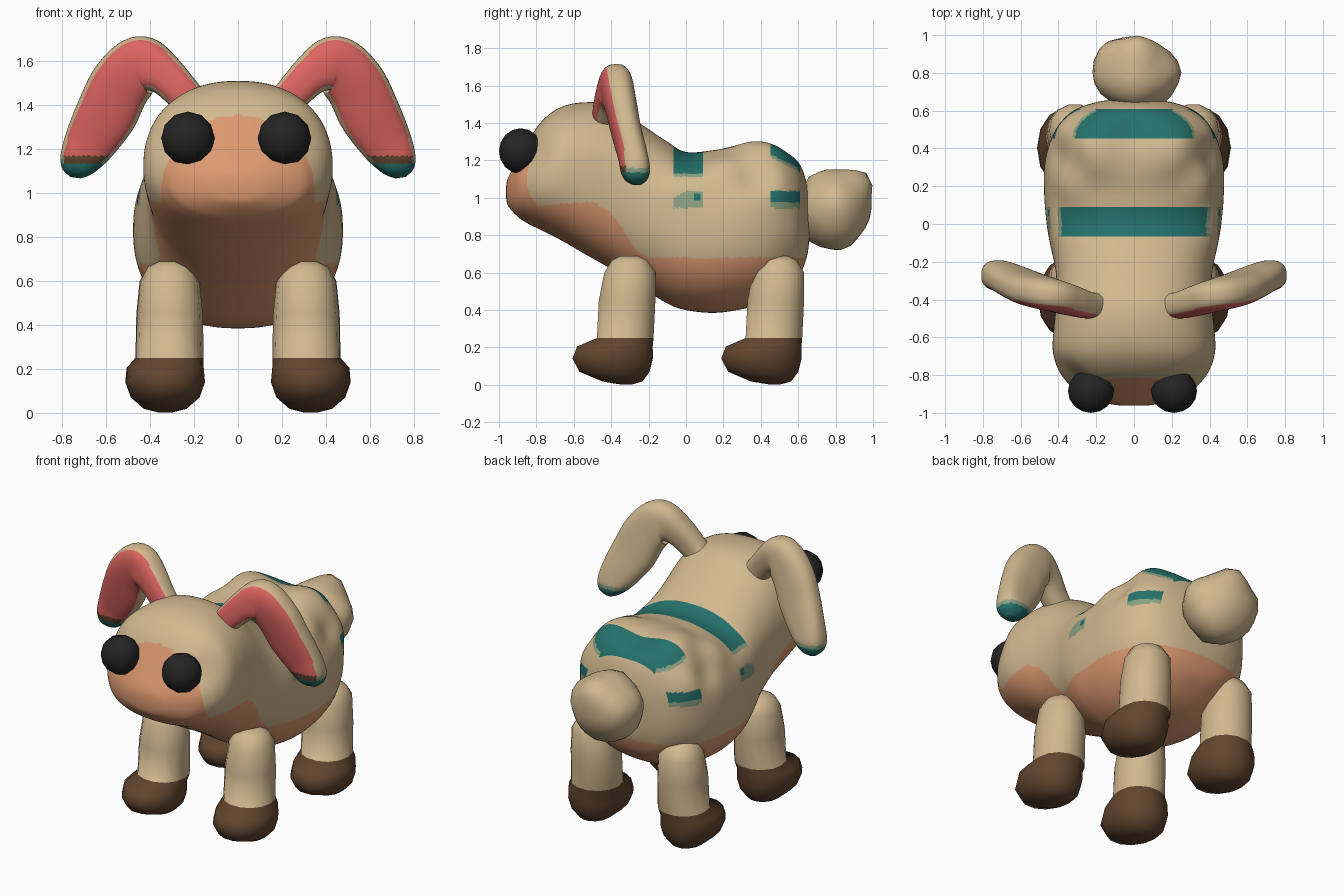
import bpy, bmesh, math, random
from mathutils import Vector as V

if "Cube" in bpy.data.objects:
    bpy.data.objects.remove(bpy.data.objects["Cube"])

random.seed(4)


# ---- colours -------------------------------------------------------------
def mat(name, r, g, b):
    m = bpy.data.materials.new(name)
    m.diffuse_color = [((c / 255 + 0.055) / 1.055) ** 2.4 for c in (r, g, b)] + [1]
    m.use_nodes = True
    m.node_tree.nodes["Principled BSDF"].inputs["Base Color"].default_value = m.diffuse_color
    return m


MATS = [mat("tan fur", 210, 185, 144), mat("peach skin", 220, 153, 112),
        mat("pink ear", 221, 101, 97), mat("teal stripe", 36, 113, 107),
        mat("brown hoof", 97, 69, 46), mat("black eye", 36, 36, 36),
        mat("faded teal", 138, 160, 130)]
TAN, PEACH, PINK, TEAL, BROWN, BLACK, FADED = range(7)


# ---- helpers -------------------------------------------------------------
def finish(bm, name, rule):
    bmesh.ops.recalc_face_normals(bm, faces=bm.faces)
    bm.normal_update()
    for f in bm.faces:
        f.smooth = True
        f.material_index = rule(f.calc_center_median(), f.normal)
    me = bpy.data.meshes.new(name)
    bm.to_mesh(me)
    bm.free()
    for m in MATS:
        me.materials.append(m)
    ob = bpy.data.objects.new(name, me)
    bpy.context.collection.objects.link(ob)
    return ob


def smooth_keys(keys, n):
    """Catmull-Rom samples between key tuples, n steps per span."""
    k = [keys[0]] + list(keys) + [keys[-1]]
    out = []
    for i in range(1, len(k) - 2):
        for j in range(n):
            t = j / n
            out.append([0.5 * (2 * b + (c - a) * t + (2 * a - 5 * b + 4 * c - d) * t * t
                               + (3 * b - a - 3 * c + d) * t ** 3)
                        for a, b, c, d in zip(*k[i - 1:i + 3])])
    return out + [list(keys[-1])]


def loft(name, rings, sides, power, rule, push=None):
    """Skin superellipse rings given as (centre, u axis, v axis)."""
    bm = bmesh.new()
    rows = []
    for c, u, v in rings:
        row = []
        for i in range(sides):
            a = 2 * math.pi * i / sides
            ca, sa = math.cos(a), math.sin(a)
            p = c + u * math.copysign(abs(ca) ** (2 / power), ca) \
                  + v * math.copysign(abs(sa) ** (2 / power), sa)
            row.append(bm.verts.new(push(p, c) if push else p))
        rows.append(row)
    for r0, r1 in zip(rows, rows[1:]):
        for i in range(sides):
            j = (i + 1) % sides
            bm.faces.new((r0[i], r0[j], r1[j], r1[i]))
    bm.faces.new(rows[0])
    bm.faces.new(rows[-1])
    return finish(bm, name, rule)


def interp(x, pts):
    for (x0, y0), (x1, y1) in zip(pts, pts[1:]):
        if x <= x1:
            return y0 + (y1 - y0) * max(0, (x - x0) / (x1 - x0))
    return pts[-1][1]


# ---- head and body: y, half width, bottom, top ----------------------------
BODY = [(-0.962, .05, 1.0, 1.06), (-0.95, .14, .955, 1.11), (-0.9, .28, .90, 1.20),
        (-0.85, .345, .865, 1.29), (-0.78, .40, .83, 1.40), (-0.68, .43, .78, 1.48),
        (-0.55, .425, .705, 1.51), (-0.4, .41, .62, 1.495), (-0.25, .415, .53, 1.40),
        (-0.1, .445, .435, 1.30), (0, .462, .40, 1.245), (0.15, .475, .385, 1.255),
        (0.3, .475, .405, 1.285), (0.42, .45, .44, 1.295), (0.52, .40, .50, 1.265),
        (0.6, .32, .575, 1.20), (0.645, .20, .68, 1.08), (0.66, .08, .78, .96)]
LINE = [(-1, .96), (-0.83, .95), (-0.65, .97), (-0.5, .975), (-0.42, .94), (-0.34, .84),
        (-0.27, .72), (-0.2, .68), (0.7, .68)]


def body_rule(p, n):
    x, y, z = abs(p.x), p.y, p.z
    if z < interp(y, LINE):
        return PEACH
    if y < -0.6 and (x / .35) ** 2 + ((z - 1.0) / .355) ** 2 < 1 and n.y < -0.2:
        return PEACH
    if -0.065 < y < 0.09:                       # front stripe and side spot
        if z > 1.13:
            return TEAL
        if z > 1.112:
            return FADED
        if ((y - .06) / .022) ** 2 + ((z - 1.005) / .022) ** 2 < 1:
            return TEAL
        if .945 < z < min(1.035, 1.0 + (y + .065) * .6):
            return FADED
    if 0.45 < y < 0.61:                         # rear stripe and side spot
        edge = 1.21 - (y - .5) * .5 - .04 * (x < .2)
        if z > edge and x < .345:
            return TEAL
        if z > edge - .018 and x < .355:
            return FADED
        if 0.945 < z < 1.035:
            return TEAL if z > .975 else FADED
    return TAN


# soft fur lumps on the rear back, and hollows behind the eyes
LUMPS = [(.33, .2, 1.15, .11, .035), (.25, .47, 1.25, .12, .035), (0, .5, 1.28, .12, -.03),
         (.2, .33, 1.27, .10, .025), (.40, .36, 1.1, .09, -.025), (.40, .01, 1.08, .12, .028),
         (.36, .52, 1.06, .10, .02), (.33, -.81, 1.25, .11, -.045)]


def lumps(p, c):
    d = 0
    for x, y, z, r, h in LUMPS:
        q = (abs(p.x) - x) ** 2 + (p.y - y) ** 2 + (p.z - z) ** 2
        d += h * math.exp(-q / r ** 2)
    return p + (p - c).normalized() * d


rings = [(V((0, y, (b + t) / 2)), V((w, 0, 0)), V((0, 0, (t - b) / 2)))
         for y, w, b, t in smooth_keys(BODY, 13)]
loft("head_and_body", rings, 220, 2.3, body_rule, lumps)

# ---- legs: z, forward shift, half width, half depth ------------------------
LEG = [(.69, 0, .05, .05), (.665, 0, .1, .1), (.60, 0, .135, .14), (.45, .015, .150, .155),
       (.25, .025, .154, .155), (.205, .08, .174, .207), (.14, .092, .18, .22),
       (.07, .082, .155, .192), (.018, .04, .095, .11), (.002, .02, .03, .03)]
for s, side in ((1, "right"), (-1, "left")):
    for end, x, y in (("front", .31, -.30), ("rear", .313, .495)):
        rings = [(V((s * (x + (.02 if z < .22 else 0)), y - f, z)),
                  V((w, 0, 0)), V((0, d, 0))) for z, f, w, d in LEG]
        loft(f"{end}_leg_{side}", rings, 14, 2.1,
             lambda p, n: BROWN if p.z < .25 else TAN)

# ---- floppy ears: x, y, z, half width, half thickness ---------------------
EAR = [(.16, -.43, 1.365, .07, .06), (.24, -.43, 1.445, .08, .07), (.335, -.405, 1.54, .095, .08),
       (.435, -.375, 1.585, .132, .088), (.53, -.35, 1.50, .14, .085), (.60, -.32, 1.36, .14, .08),
       (.672, -.287, 1.235, .12, .078), (.72, -.27, 1.15, .094, .078), (.735, -.262, 1.10, .067, .06),
       (.74, -.26, 1.072, .025, .025)]
for s, side in ((1, "right"), (-1, "left")):
    keys = smooth_keys(EAR, 8)
    pts = [V((s * k[0], k[1], k[2])) for k in keys]
    rings = []
    for i, k in enumerate(keys):
        t = (pts[min(i + 5, len(pts) - 1)] - pts[max(i - 5, 0)]).normalized()
        u = t.cross(V((0, 1, 0))).normalized()
        rings.append((pts[i], u * k[3], u.cross(t).normalized() * k[4]))

    def ear_rule(p, n):
        if p.z < 1.135:
            return TEAL
        if n.y < -0.66:
            return PINK if p.z > 1.17 else BROWN
        return TAN if p.z > 1.16 else FADED
    loft(f"ear_{side}", rings, 56, 2.5, ear_rule)

# ---- eyes ------------------------------------------------------------------
for s, side in ((1, "right"), (-1, "left")):
    bm = bmesh.new()
    bmesh.ops.create_uvsphere(bm, u_segments=12, v_segments=8, radius=1)
    for v in bm.verts:
        x, y, z = v.co
        v.co = (s * .22 - .008 + x * .122, -.884 - z * .116, 1.25 + y * .122)
    finish(bm, f"eye_{side}", lambda p, n: BLACK)

# ---- fluffy tail: broad bumps over a low ball ------------------------------
bm = bmesh.new()
bmesh.ops.create_icosphere(bm, subdivisions=3, radius=1)
bumps = [(V(d).normalized(), h) for d, h in (
    ((.05, .75, .75), .27), ((0, -.7, .75), .10), ((0, -.75, -.7), .10), ((0, .8, -.7), -.07),
    ((.9, .0, .2), .10), ((-.7, .65, .2), .13), ((.6, -.8, 0), .1), ((-.9, -.2, .2), .05),
    ((.5, .3, .8), -.07), ((-.5, .1, .85), -.06), ((.6, .7, -.2), -.05), ((.2, .2, -1), .04))]
for v in bm.verts:
    d = v.co.normalized()
    r = 1 + sum(h * math.exp(-(d - b).length_squared / .16) for b, h in bumps)
    r += random.uniform(-.012, .012)
    v.co = V((.01 + d.x * .224 * r, .802 + d.y * .19 * r, .94 + d.z * .215 * r))
finish(bm, "tail", lambda p, n: TAN)
